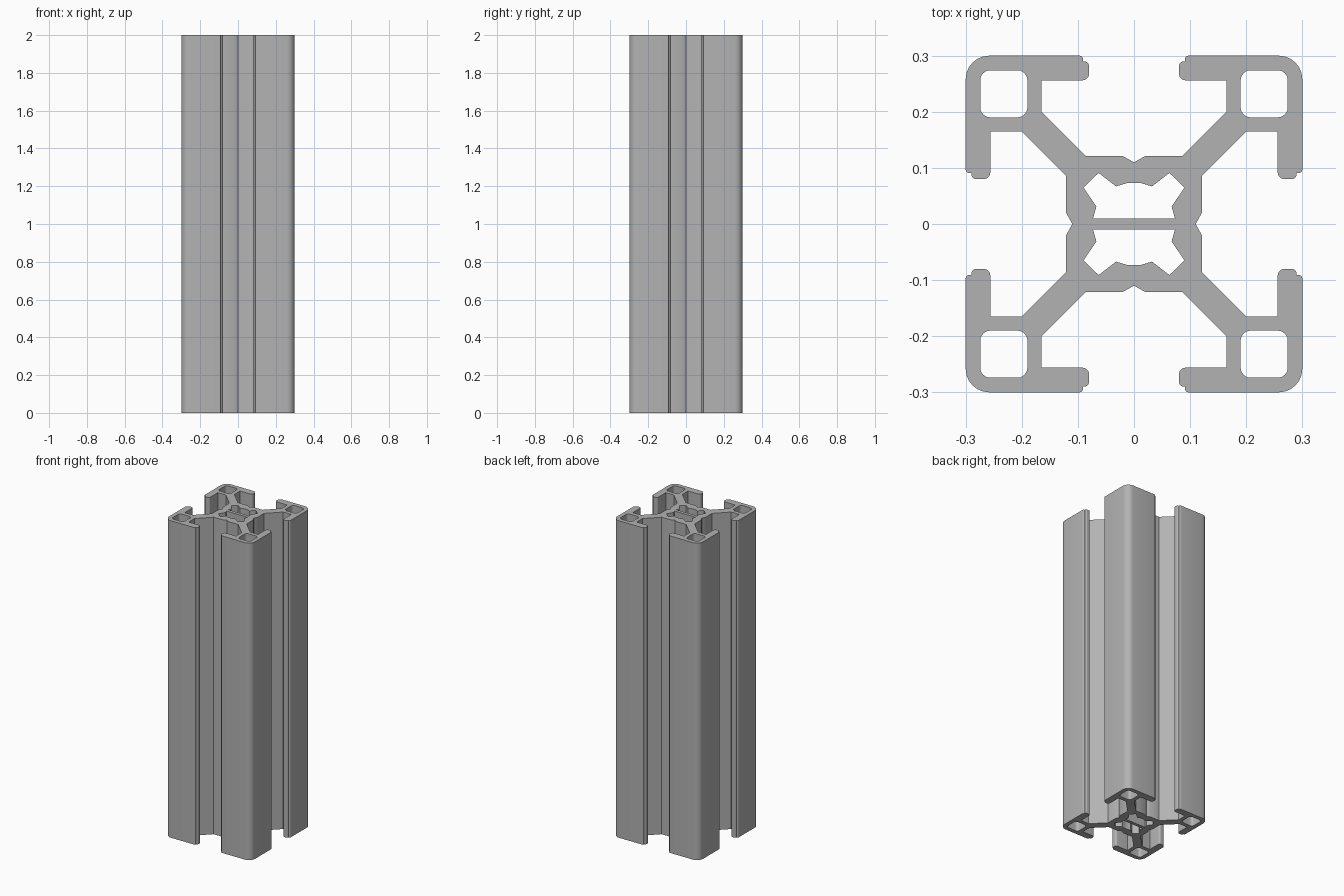
import bpy, bmesh, math
from mathutils import Vector

if "Cube" in bpy.data.objects:
    bpy.data.objects.remove(bpy.data.objects["Cube"])

LENGTH = 2.0


def rounded(points, steps=6):
    """Closed outline from (x, y, corner radius) points; radius 0 stays sharp."""
    out = []
    for i, (x, y, r) in enumerate(points):
        p = Vector((x, y))
        if r == 0:
            out.append(p)
            continue
        a = (Vector(points[i - 1][:2]) - p).normalized()
        b = (Vector(points[(i + 1) % len(points)][:2]) - p).normalized()
        half = a.angle(b) / 2
        centre = p + (a + b).normalized() * (r / math.sin(half))
        start = p + a * (r / math.tan(half)) - centre
        end = p + b * (r / math.tan(half)) - centre
        sweep = start.angle_signed(end)  # clockwise positive
        for k in range(steps + 1):
            t = -sweep * k / steps
            out.append(centre + Vector((start.x * math.cos(t) - start.y * math.sin(t),
                                        start.x * math.sin(t) + start.y * math.cos(t))))
    return out


# Outer outline: one eighth, mirrored on the diagonal, then turned four times
eighth = [(0, .11, 0), (.02, .121, 0), (.086, .121, 0), (.165, .2, 0),
          (.165, .256, 0), (.08, .256, .012), (.08, .29, .009),
          (.091, .29, 0), (.091, .3, .006)]
quarter = eighth + [(.3, .3, .042)] + [(y, x, r) for x, y, r in reversed(eighth[1:])]
outline = []
for turn in range(4):
    outline += quarter
    quarter = [(y, -x, r) for x, y, r in quarter]
loops = [rounded(outline)]

# Square channels in the four corners
lo, hi, rad = .19, .274, .018
for sx in (1, -1):
    for sy in (1, -1):
        loops.append(rounded([(sx * x, sy * y, rad) for x, y in
                              ((lo, lo), (hi, lo), (hi, hi), (lo, hi))]))

# Two star-like core channels on either side of the centre web
half = [(.012, .073), (.032, .067), (.063, .091), (.09, .065), (.067, .031), (.073, .01)]
core = half + [(-x, y) for x, y in reversed(half)]
for s in (1, -1):
    loops.append([Vector((x, s * y)) for x, y in core])

# Filled profile curve, extruded to full length
curve = bpy.data.curves.new("rail_profile", 'CURVE')
curve.dimensions = '2D'
curve.fill_mode = 'BOTH'
curve.extrude = LENGTH / 2
for loop in loops:
    spline = curve.splines.new('POLY')
    spline.points.add(len(loop) - 1)
    for pt, co in zip(spline.points, loop):
        pt.co = (co.x, co.y, 0, 1)
    spline.use_cyclic_u = True
helper = bpy.data.objects.new("profile_helper", curve)
bpy.context.collection.objects.link(helper)
bpy.context.view_layer.update()
mesh = bpy.data.meshes.new_from_object(
    helper.evaluated_get(bpy.context.evaluated_depsgraph_get()))
bpy.data.objects.remove(helper)

# Weld the caps to the walls and stand the rail on the ground
bm = bmesh.new()
bm.from_mesh(mesh)
bmesh.ops.remove_doubles(bm, verts=bm.verts, dist=1e-5)
bmesh.ops.translate(bm, verts=bm.verts, vec=(0, 0, LENGTH / 2))
bmesh.ops.recalc_face_normals(bm, faces=bm.faces)
bm.to_mesh(mesh)
bm.free()

rail = bpy.data.objects.new("slotted_rail", mesh)
bpy.context.collection.objects.link(rail)
metal = bpy.data.materials.new("aluminium_grey")
metal.diffuse_color = (.45, .45, .45, 1)
metal.use_nodes = True
metal.node_tree.nodes["Principled BSDF"].inputs["Base Color"].default_value = metal.diffuse_color
mesh.materials.clear()
mesh.materials.append(metal)

bpy.context.view_layer.objects.active = rail
rail.select_set(True)
bpy.ops.object.shade_smooth_by_angle(angle=math.radians(30))
